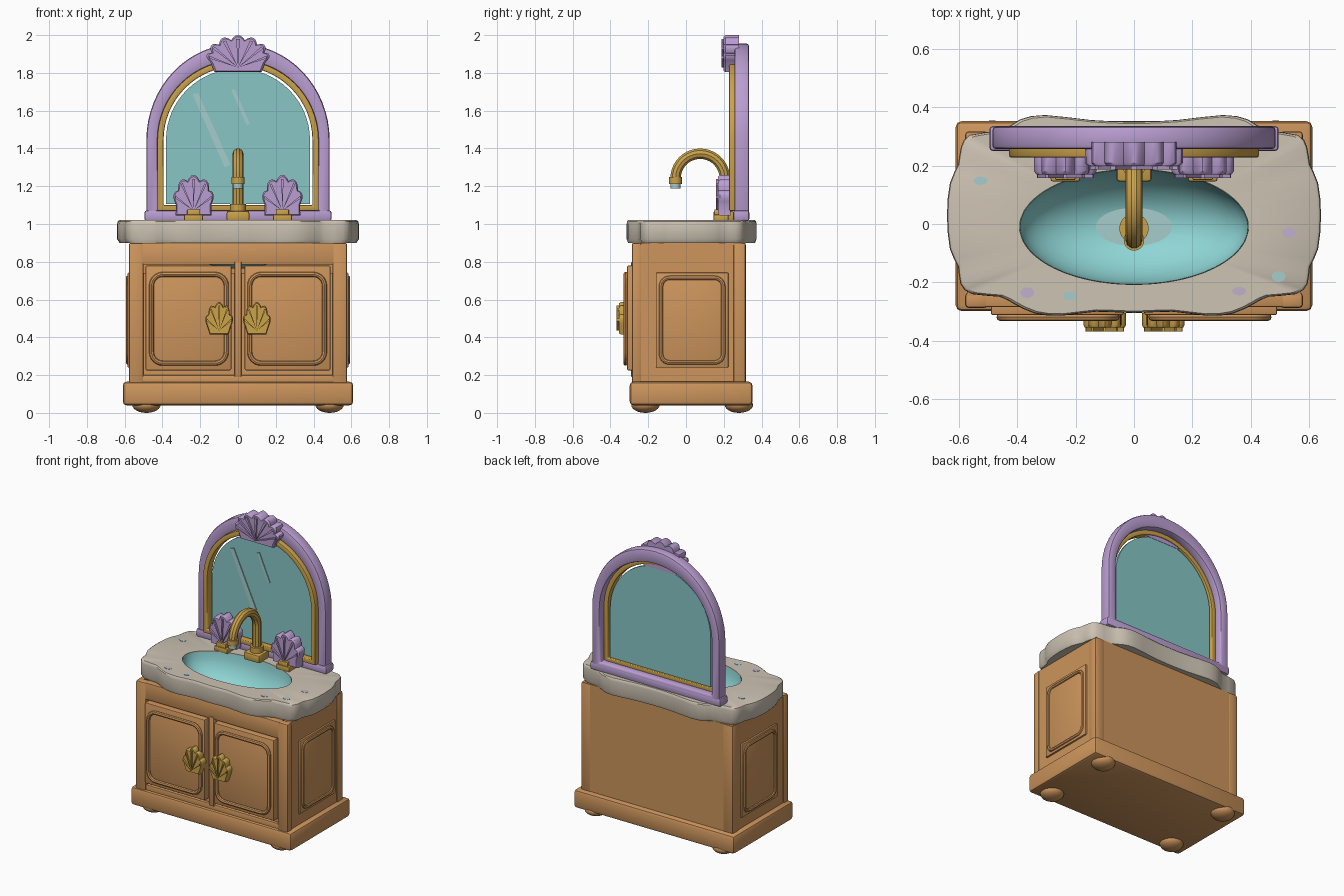
import bpy, bmesh, math
from math import sin, cos, pi, radians
from mathutils import Matrix, Vector

if "Cube" in bpy.data.objects:
    bpy.data.objects.remove(bpy.data.objects["Cube"])


def material(name, hexcol):
    rgb = [int(hexcol[i:i + 2], 16) / 255 for i in (0, 2, 4)]
    m = bpy.data.materials.new(name)
    m.diffuse_color = [c / 12.92 if c < 0.04 else ((c + 0.055) / 1.055) ** 2.4 for c in rgb] + [1]
    m.use_nodes = True
    m.node_tree.nodes["Principled BSDF"].inputs["Base Color"].default_value = m.diffuse_color
    return m


WOOD = material("warm_wood", "CD955C")
GOLD = material("gold", "CBA24A")
PURPLE = material("lilac", "BA9ED1")
STONE = material("stone", "CDC3B3")
GLASS = material("mirror_teal", "88C6C6")
BOWL = material("basin_teal", "90D6D6")
PALE = material("pale_teal", "A6CECD")
PLILAC = material("pale_lilac", "C1B0CC")


def finish(name, bm, mat, bevel=0.0, seg=2):
    bmesh.ops.recalc_face_normals(bm, faces=bm.faces)
    if bevel:
        edges = [e for e in bm.edges if e.is_manifold and e.calc_face_angle(0) > radians(40)]
        bmesh.ops.bevel(bm, geom=edges, offset=bevel, segments=seg, profile=0.5,
                        affect='EDGES', clamp_overlap=True)
    me = bpy.data.meshes.new(name)
    bm.to_mesh(me)
    bm.free()
    me.materials.append(mat)
    ob = bpy.data.objects.new(name, me)
    bpy.context.collection.objects.link(ob)
    return ob


def box(name, x, y, z, mat, bevel=0.006):
    bm = bmesh.new()
    bmesh.ops.create_cube(bm, size=1)
    for v in bm.verts:
        v.co = [(a[0] + a[1]) / 2 + c * (a[1] - a[0]) for a, c in zip((x, y, z), v.co)]
    return finish(name, bm, mat, bevel)


def loft(name, rings, mat, closed=False, caps=True, bevel=0.0):
    bm = bmesh.new()
    vs = [[bm.verts.new(p) for p in r] for r in rings]
    n, k = len(vs[0]), len(vs)
    for i in range(k if closed else k - 1):
        a, b = vs[i], vs[(i + 1) % k]
        for j in range(n):
            bm.faces.new((a[j], a[(j + 1) % n], b[(j + 1) % n], b[j]))
    if caps and not closed:
        bm.faces.new(vs[0])
        bm.faces.new(vs[-1])
    return finish(name, bm, mat, bevel)


def ellipse(cx, cy, rx, ry, z, n=48):
    return [(cx + rx * cos(2 * pi * i / n), cy + ry * sin(2 * pi * i / n), z) for i in range(n)]


def disc(name, cx, cy, rx, ry, z0, z1, mat, n=32):
    return loft(name, [ellipse(cx, cy, rx, ry, z, n) for z in (z0, z1)], mat)


def tube(name, pts, r, mat, cyclic=False, res=3):
    cu = bpy.data.curves.new(name, 'CURVE')
    cu.dimensions, cu.bevel_depth, cu.bevel_resolution, cu.use_fill_caps = '3D', r, res, True
    sp = cu.splines.new('POLY')
    sp.points.add(len(pts) - 1)
    for p, q in zip(sp.points, pts):
        p.co = (*q, 1)
    sp.use_cyclic_u = cyclic
    tmp = bpy.data.objects.new(name + "_path", cu)
    bpy.context.collection.objects.link(tmp)
    dg = bpy.context.evaluated_depsgraph_get()
    me = bpy.data.meshes.new_from_object(tmp.evaluated_get(dg))
    bpy.data.objects.remove(tmp)
    bm = bmesh.new()
    bm.from_mesh(me)
    ob = finish(name, bm, mat)
    return ob


def rounded_rect(u0, u1, v0, v1, r, n=6):
    out = []
    for q, (u, v) in enumerate(((u1 - r, v1 - r), (u0 + r, v1 - r), (u0 + r, v0 + r), (u1 - r, v0 + r))):
        for i in range(n + 1):
            a = pi / 2 * (q + i / n)
            out.append((u + r * cos(a), v + r * sin(a)))
    return out


def shell(name, cx, z0, yf, yb, hw, h, bw, lobes, mat):
    # scalloped fan slab with tapered ridges on the front
    A = radians(100)

    def at(a, s):
        return hw * sin(a) * s, h * (0.4 * s + 0.6 * cos(a) * s)
    pts = []
    for i in range(lobes * 6 + 1):
        u = i / 6
        pts.append(at(-A + 2 * A * u / lobes, 0.88 + 0.12 * abs(sin(pi * u))))
    pts += [(bw, 0), (-bw, 0)]
    ring = lambda y, s: [(cx + x * s, y, z0 + h * 0.4 + (z - h * 0.4) * s) for x, z in pts]
    loft(name, [ring(yf + 0.012, 0.93), ring(yf + 0.022, 1), ring(yb, 1)], mat)
    for i in range(lobes):
        a = -A + 2 * A * (i + 0.5) / lobes
        d = 0.065
        p, q = at(a - d, 0.9), at(a + d, 0.9)
        tri = [(0, h * 0.12), p, q]
        loft(f"{name}_ridge_{i + 1}",
             [[(cx + x, y, z0 + z) for x, z in tri] for y in (yf, yf + 0.016)], mat)


# cabinet carcass (hollow under the basin), corner posts and plinth
box("plinth", (-0.61, 0.61), (-0.298, 0.352), (0.04, 0.165), WOOD, 0.02)
box("cabinet_core", (-0.57, 0.57), (-0.262, 0.31), (0.15, 0.74), WOOD, 0)
box("cabinet_back", (-0.57, 0.57), (0.28, 0.315), (0.15, 0.9), WOOD, 0)
box("top_rail", (-0.51, 0.51), (-0.284, -0.225), (0.785, 0.9), WOOD)
box("bottom_rail", (-0.51, 0.51), (-0.28, -0.24), (0.15, 0.2), WOOD)
box("centre_stile", (-0.018, 0.018), (-0.29, -0.25), (0.19, 0.8), WOOD, 0.004)

for s, side in ((-1, "left"), (1, "right")):
    sx = lambda a, b: tuple(sorted((s * a, s * b)))
    box(f"{side}_front_post", sx(0.5, 0.578), (-0.287, -0.235), (0.15, 0.9), WOOD, 0.012)
    box(f"{side}_back_post", sx(0.5, 0.578), (0.25, 0.317), (0.15, 0.9), WOOD, 0.012)
    box(f"{side}_wall", sx(0.54, 0.572), (-0.25, 0.3), (0.15, 0.9), WOOD, 0)
    # doors with rounded moulding and shell knob
    box(f"{side}_door", sx(0.035, 0.49), (-0.312, -0.25), (0.225, 0.78), WOOD, 0.008)
    ring = rounded_rect(*sx(0.062, 0.458), 0.263, 0.733, 0.06)
    tube(f"{side}_door_moulding", [(u, -0.319, v) for u, v in ring], 0.013, WOOD, True, 2)
    shell(f"{side}_knob", s * 0.1, 0.415, -0.367, -0.305, 0.074, 0.172, 0.05, 5, GOLD)
    # side panel
    box(f"{side}_side_panel", sx(0.56, 0.584), (-0.16, 0.225), (0.24, 0.742), WOOD, 0.005)
    ring = rounded_rect(-0.132, 0.197, 0.267, 0.715, 0.045)
    tube(f"{side}_side_moulding", [(s * 0.582, u, v) for u, v in ring], 0.012, WOOD, True, 2)
    # bun feet
    for y, w in ((-0.215, "front"), (0.28, "back")):
        bm = bmesh.new()
        bmesh.ops.create_uvsphere(bm, u_segments=20, v_segments=12, radius=1,
                                  matrix=Matrix.Translation((s * 0.485, y, 0.042)) @
                                  Matrix.Diagonal((0.075, 0.075, 0.042, 1)))
        finish(f"{side}_{w}_foot", bm, WOOD)
    # tap handles
    shell(f"{side}_tap_shell", s * 0.235, 1.045, 0.158, 0.235, 0.108, 0.215, 0.095, 5, PURPLE)
    box(f"{side}_tap_foot", (s * 0.235 - 0.05, s * 0.235 + 0.05), (0.146, 0.225), (1.015, 1.05), GOLD)
    box(f"{side}_tap_neck", (s * 0.235 - 0.035, s * 0.235 + 0.035), (0.15, 0.21), (1.04, 1.078), GOLD)

# wavy countertop with oval opening
half = [(0, .35), (-.15, .356), (-.305, .373), (-.39, .358), (-.45, .322), (-.56, .305), (-.592, .265),
        (-.602, .205), (-.63, .14), (-.64, .03), (-.63, -.086), (-.602, -.147), (-.594, -.205),
        (-.555, -.24), (-.46, -.249), (-.41, -.274), (-.34, -.306), (-.25, -.314), (-.13, -.3), (0, -.305)]
ctl = [Vector(p) for p in half + [(-x, y) for x, y in half[-2:0:-1]]]
outline = []
for i in range(len(ctl)):
    p0, p1, p2, p3 = (ctl[(i + k) % len(ctl)] for k in (-1, 0, 1, 2))
    outline += [p1, (p1 + p2) * 0.5625 - (p0 + p3) * 0.0625]
BY, BA, BB = -0.01, 0.392, 0.197
edge = lambda s, z: [(p.x * s, 0.03 + (p.y - 0.03) * s, z) for p in outline]


def hole(z):
    angs = [math.atan2((p.y - BY) / BB, p.x / BA) for p in outline]
    return [(BA * cos(a), BY + BB * sin(a), z) for a in angs]


loft("countertop", [hole(0.9), hole(1.02), edge(0.98, 1.02), edge(0.995, 1.014), edge(1, 1.0),
                    edge(1, 0.92), edge(0.98, 0.9)], STONE, closed=True)

# basin bowl, pale bottom and drain
bowl = [ellipse(0, BY, BA * 0.995 * cos(a), BB * 0.995 * cos(a), 1.014 - 0.235 * sin(a))
        for a in [radians(d) for d in (84, 76, 68, 60, 50, 40, 30, 20, 10, 0)]]
under = [ellipse(0, BY, (BA + 0.008) * cos(a), (BB + 0.008) * cos(a), 1.004 - 0.24 * sin(a))
         for a in [radians(d) for d in (0, 20, 40, 60, 75, 85)]]
loft("basin", bowl + under, BOWL)
disc("basin_bottom", 0, BY, 0.134, 0.067, 0.785, 0.793, PALE, 40)
disc("drain", 0, -0.015, 0.05, 0.05, 0.785, 0.802, GOLD)

# flecks in the stone
for i, (x, y, m) in enumerate(((-.525, .148, PALE), (.495, -.18, PALE), (-.22, -.247, PALE),
                               (.53, -.03, PLILAC), (.36, -.23, PLILAC), (-.365, -.235, PLILAC))):
    disc(f"stone_fleck_{i + 1}", x, y, 0.024, 0.015 + 0.004 * (i % 2), 1.015, 1.022, m, 9)

# faucet
box("faucet_base", (-0.06, 0.06), (0.145, 0.255), (1.015, 1.068), GOLD, 0.01)
disc("faucet_collar", 0, 0.204, 0.042, 0.042, 1.06, 1.105, GOLD)
arc = [(0, 0.075 + 0.13 * cos(pi * i / 20), 1.242 + 0.13 * sin(pi * i / 20)) for i in range(21)]
tube("faucet_spout", [(0, 0.205, 1.06)] + arc + [(0, -0.055, 1.22)], 0.029, GOLD)
disc("spout_collar", 0, -0.056, 0.035, 0.035, 1.213, 1.25, GOLD)
disc("spout_tip", 0, -0.056, 0.027, 0.027, 1.188, 1.214, PALE)


# arched mirror
def arch(rx, rz, zb, y, n=32):
    pts = [(rx, zb)] + [(rx * cos(pi * i / n), 1.445 + rz * sin(pi * i / n)) for i in range(n + 1)] + [(-rx, zb)]
    return [(x, y, z) for x, z in pts]


def arch_frame(name, outer, inner, y0, y1, mat, bevel):
    loft(name, [arch(*outer, y0), arch(*outer, y1), arch(*inner, y1), arch(*inner, y0)],
         mat, closed=True, bevel=bevel)


arch_frame("mirror_frame", (0.485, 0.51, 1.02), (0.424, 0.42, 1.078), 0.256, 0.334, PURPLE, 0.014)
arch_frame("mirror_trim", (0.427, 0.423, 1.07), (0.394, 0.39, 1.1), 0.228, 0.285, GOLD, 0.006)
box("mirror_sill", (-0.495, 0.495), (0.25, 0.335), (1.015, 1.072), PURPLE, 0.012)
loft("mirror_glass", [arch(0.381, 0.377, 1.105, y) for y in (0.262, 0.278)], GLASS)
for i, quad in enumerate((((-.24, 1.685), (-.212, 1.695), (-.04, 1.315), (-.07, 1.3)),
                          ((-.036, 1.71), (-.018, 1.716), (.062, 1.53), (.046, 1.524)))):
    loft(f"mirror_glint_{i + 1}", [[(x, y, z) for x, z in quad] for y in (0.256, 0.264)], PALE)
shell("crest_shell", 0, 1.805, 0.187, 0.28, 0.168, 0.195, 0.125, 7, PURPLE)

# smooth shading with crisp edges
bpy.ops.object.select_all(action='DESELECT')
for ob in bpy.context.scene.objects:
    ob.select_set(True)
    bpy.context.view_layer.objects.active = ob
bpy.ops.object.shade_smooth_by_angle(angle=radians(35))
